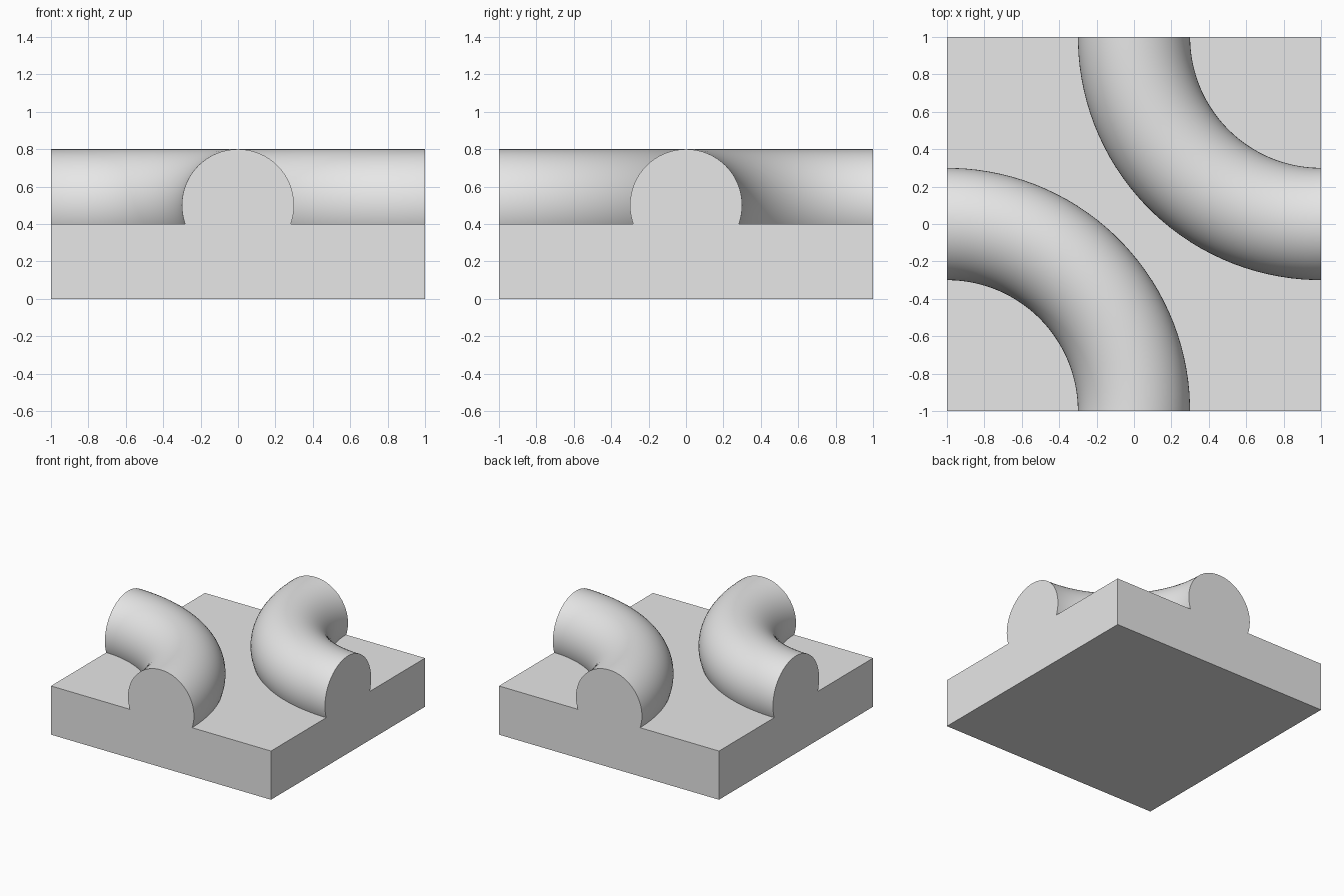
import bpy
import math

cube = bpy.data.objects.get("Cube")
if cube:
    bpy.data.objects.remove(cube, do_unlink=True)

SLAB_TOP = 0.4
BEND_RADIUS, PIPE_RADIUS, PIPE_HEIGHT = 1.0, 0.3, 0.5
SEGMENTS = 128

grey = bpy.data.materials.new("light grey")
grey.use_nodes = True
grey.diffuse_color = (0.8, 0.8, 0.8, 1)
grey.node_tree.nodes["Principled BSDF"].inputs["Base Color"].default_value = (0.8, 0.8, 0.8, 1)


def box(name, size, z_low, z_high):
    bpy.ops.mesh.primitive_cube_add(size=1, location=(0, 0, (z_low + z_high) / 2))
    obj = bpy.context.object
    obj.name = name
    obj.scale = (size, size, z_high - z_low)
    bpy.ops.object.transform_apply(location=True, rotation=True, scale=True)
    return obj


def pipe_ring(name, corner):
    bpy.ops.mesh.primitive_torus_add(
        major_radius=BEND_RADIUS, minor_radius=PIPE_RADIUS,
        major_segments=SEGMENTS, minor_segments=64,
        location=(corner, corner, PIPE_HEIGHT),
        rotation=(0, 0, math.pi / SEGMENTS))
    bpy.context.object.name = name
    return bpy.context.object


def combine(target, other, operation):
    mod = target.modifiers.new(operation.lower(), 'BOOLEAN')
    mod.operation = operation
    mod.solver = 'EXACT'
    mod.object = other
    bpy.ops.object.select_all(action='DESELECT')
    target.select_set(True)
    bpy.context.view_layer.objects.active = target
    bpy.ops.object.modifier_apply(modifier=mod.name)
    bpy.data.objects.remove(other, do_unlink=True)


# Oversized slab carrying a pipe ring around two opposite corners
tile = box("tile_with_pipe_bends", 2.4, 0, SLAB_TOP)
for name, corner in (("back_left_bend", 1), ("front_right_bend", -1)):
    combine(tile, pipe_ring(name, corner), 'UNION')

# Trim to the square tile, leaving quarter bends with flush ends
combine(tile, box("trim_block", 2, -1, 2), 'INTERSECT')

# Finish: one colour, smooth pipes, crisp edges
tile.data.materials.clear()
tile.data.materials.append(grey)
for face in tile.data.polygons:
    face.material_index = 0
bpy.ops.object.shade_smooth_by_angle(angle=math.radians(30))
